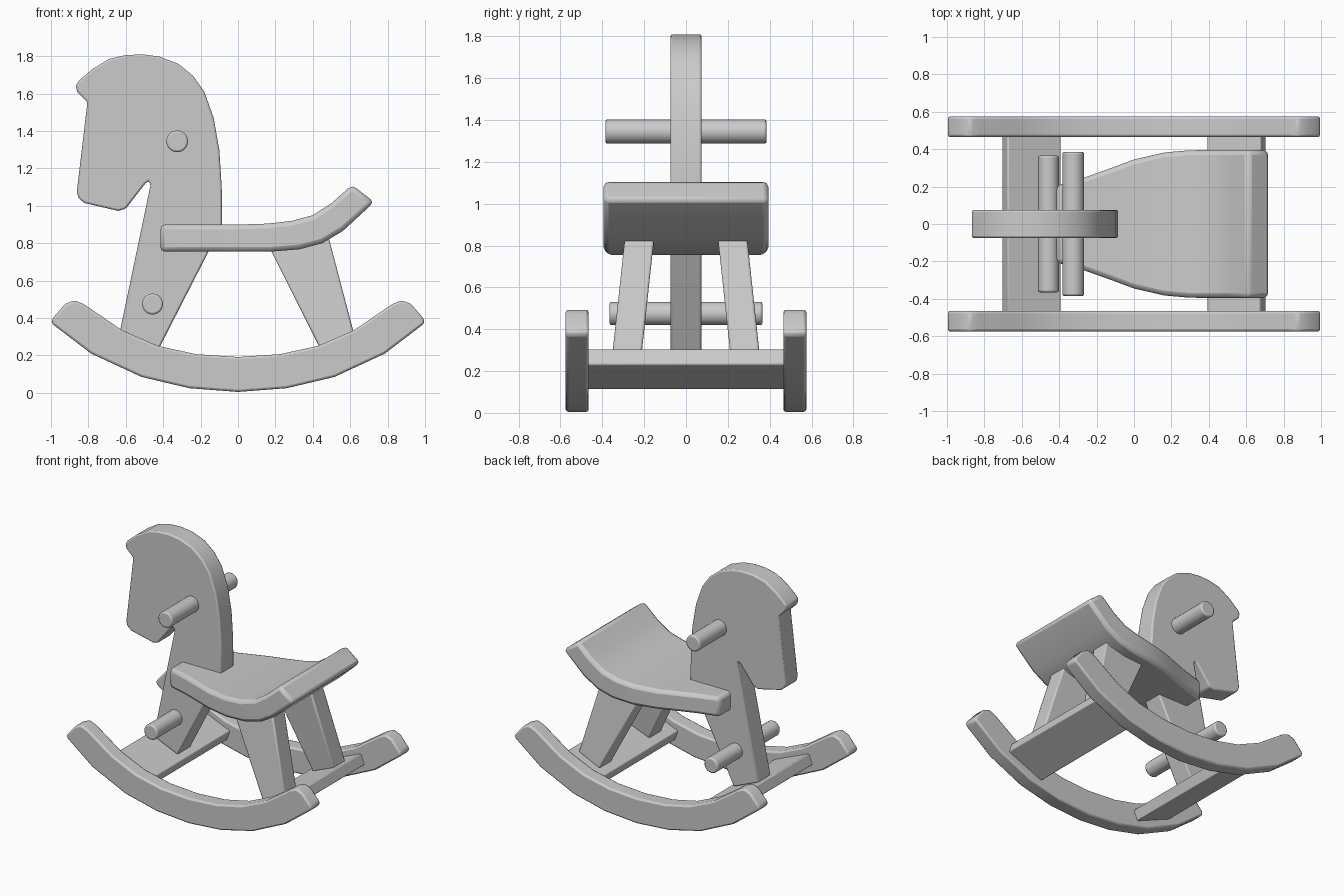
import bpy, bmesh, math

if "Cube" in bpy.data.objects:
    bpy.data.objects.remove(bpy.data.objects["Cube"])

gray = bpy.data.materials.new("plain_gray")
gray.diffuse_color = (0.6, 0.6, 0.6, 1)
gray.use_nodes = True
gray.node_tree.nodes["Principled BSDF"].inputs["Base Color"].default_value = gray.diffuse_color


def finish(name, bm, bevel=0.0, angle=35):
    """Turn a bmesh into a softly bevelled, smooth-shaded object."""
    bmesh.ops.recalc_face_normals(bm, faces=bm.faces)
    mesh = bpy.data.meshes.new(name)
    bm.to_mesh(mesh)
    bm.free()
    mesh.materials.append(gray)
    ob = bpy.data.objects.new(name, mesh)
    bpy.context.collection.objects.link(ob)
    if bevel:
        mod = ob.modifiers.new("rounded_edges", 'BEVEL')
        mod.width, mod.segments = bevel, 2
        mod.limit_method, mod.angle_limit = 'ANGLE', math.radians(angle)
    bpy.ops.object.select_all(action='DESELECT')
    ob.select_set(True)
    bpy.context.view_layer.objects.active = ob
    bpy.ops.object.shade_smooth_by_angle(angle=math.radians(30))
    return ob


def prism(name, profile, y0, y1, bevel=0.015, lean=None):
    """Extrude an x-z profile from y0 to y1; lean(z) shifts it sideways."""
    bm = bmesh.new()
    shift = lean or (lambda z: 0)
    a, b = ([bm.verts.new((x, y + shift(z), z)) for x, z in profile] for y in (y0, y1))
    bm.faces.new(a)
    bm.faces.new(b)
    n = len(profile)
    for i in range(n):
        j = (i + 1) % n
        bm.faces.new((a[i], a[j], b[j], b[i]))
    return finish(name, bm, bevel)


def peg(name, x, z, radius, half):
    """Round bar running across the model."""
    rim = [(x + radius * math.cos(i * math.tau / 24), z + radius * math.sin(i * math.tau / 24))
           for i in range(24)]
    return prism(name, rim, -half, half, 0.01)


# Curved rockers, mirrored half profile
under = [(0, 0.005), (0.26, 0.025), (0.515, 0.085), (0.785, 0.21), (0.995, 0.37)]
over = [(0.995, 0.395), (0.925, 0.475), (0.875, 0.495), (0.825, 0.475), (0.62, 0.335),
        (0.43, 0.252), (0.225, 0.207), (0, 0.192)]
half = under + over
rocker = half + [(-x, z) for x, z in reversed(half) if x > 0]
for side, y in (("front", -0.575), ("back", 0.465)):
    prism(side + "_rocker", rocker, y, y + 0.11, 0.02)

# Tilted planks joining the rockers
plank = [(0.42, 0.11), (0.705, 0.23), (0.675, 0.305), (0.39, 0.185)]
prism("rear_plank", plank, -0.48, 0.48, 0.008)
prism("foot_plank", [(-x, z) for x, z in plank], -0.48, 0.48, 0.008)

# Head, neck and front leg cut from one board
horse = [(-0.085, 0.9), (-0.087, 1.1), (-0.1, 1.3), (-0.13, 1.47), (-0.18, 1.61),
         (-0.24, 1.695), (-0.32, 1.76), (-0.42, 1.798), (-0.51, 1.81), (-0.6, 1.806),
         (-0.69, 1.785), (-0.78, 1.73), (-0.85, 1.67), (-0.868, 1.643), (-0.86, 1.61),
         (-0.805, 1.555), (-0.862, 1.075), (-0.852, 1.04), (-0.82, 1.015), (-0.64, 0.973),
         (-0.6, 0.985), (-0.495, 1.12), (-0.478, 1.132), (-0.467, 1.115),
         (-0.64, 0.288), (-0.44, 0.203), (-0.155, 0.76)]
prism("horse_board", horse, -0.075, 0.075, 0.015)

# Seat lofted along its length: top x, top z, bottom x, bottom z, half width
stations = [(-0.415, 0.9, -0.415, 0.755, 0.205), (-0.26, 0.9, -0.26, 0.755, 0.25),
            (-0.12, 0.9, -0.12, 0.755, 0.3), (0, 0.9, 0, 0.755, 0.345),
            (0.16, 0.905, 0.17, 0.755, 0.382), (0.29, 0.92, 0.33, 0.768, 0.394),
            (0.4, 0.95, 0.45, 0.8, 0.395), (0.5, 1.015, 0.56, 0.865, 0.395),
            (0.61, 1.112, 0.728, 1.02, 0.395)]
bm = bmesh.new()
rings = [[bm.verts.new(p) for p in ((tx, -w, tz), (tx, w, tz), (bx, w, bz), (bx, -w, bz))]
         for tx, tz, bx, bz, w in stations]
for r, s in zip(rings, rings[1:]):
    for i in range(4):
        j = (i + 1) % 4
        bm.faces.new((r[i], r[j], s[j], s[i]))
bm.faces.new(rings[0])
bm.faces.new(rings[-1])
finish("seat", bm, 0.025)

# Splayed rear legs
leg = [(0.455, 0.205), (0.63, 0.28), (0.485, 0.83), (0.17, 0.775)]
for side, s in (("front", -1), ("back", 1)):
    prism(side + "_rear_leg", leg, s * 0.225 - 0.07, s * 0.225 + 0.07, 0.01,
          lambda z, s=s: s * 0.108 * (0.81 - z))

# Hand and foot pegs
peg("hand_peg", -0.325, 1.345, 0.058, 0.385)
peg("foot_peg", -0.457, 0.475, 0.056, 0.365)
